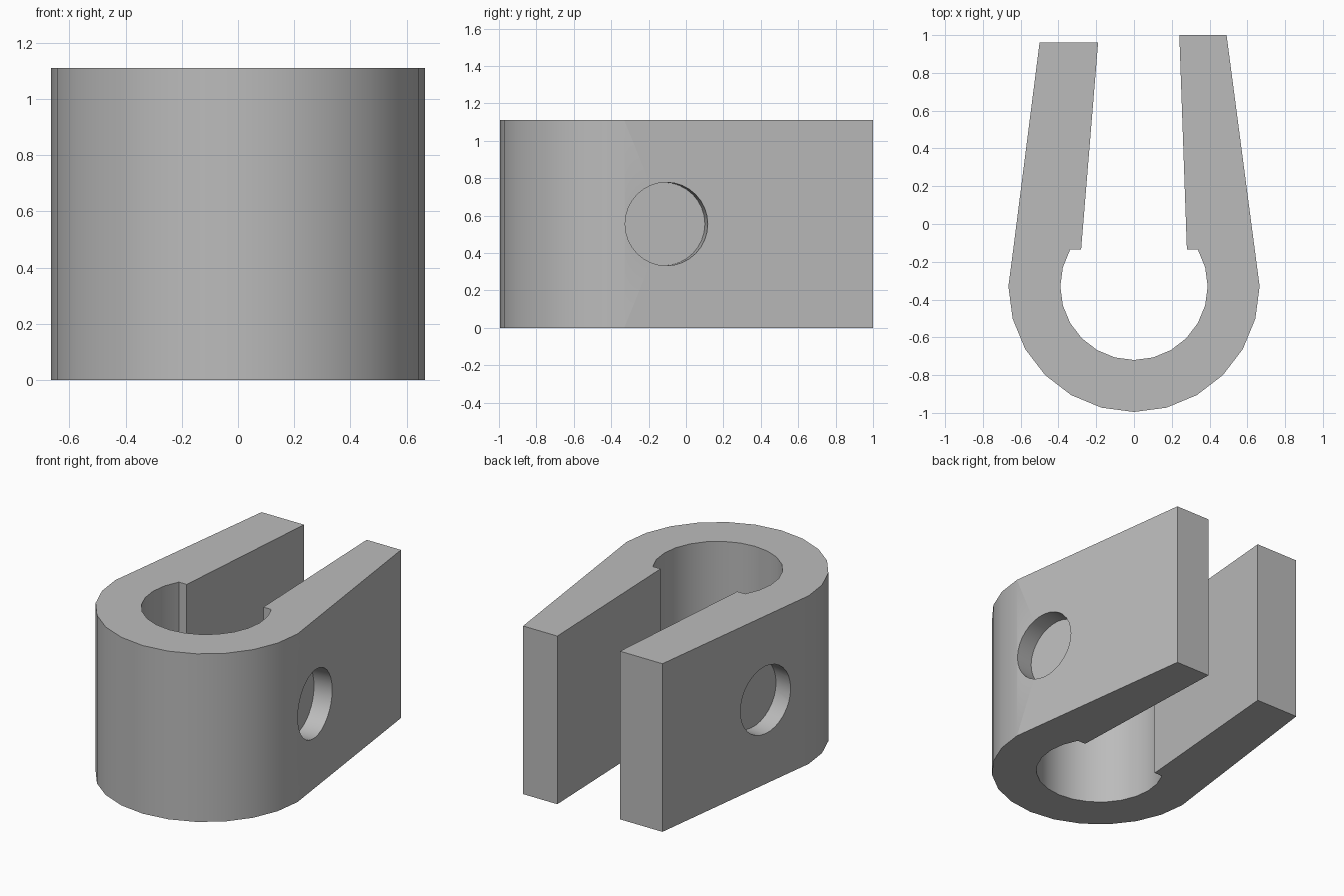
import bpy
import bmesh
from math import cos, sin, pi, radians
from mathutils import Vector

HEIGHT = 1.11
CENTRE_Y = -0.33
OUTER_R, INNER_R = 0.665, 0.39
STEP = 15

cube = bpy.data.objects.get("Cube")
if cube:
    bpy.data.objects.remove(cube, do_unlink=True)

grey = bpy.data.materials.new("plain grey")
grey.use_nodes = True
colour = (0.5, 0.5, 0.5, 1)
grey.diffuse_color = colour
grey.node_tree.nodes["Principled BSDF"].inputs["Base Color"].default_value = colour


def arc(radius, start, end):
    """Points round the socket, in steps of one facet."""
    sign = 1 if end > start else -1
    return [(radius * cos(radians(a)), CENTRE_Y + radius * sin(radians(a)))
            for a in range(start, end + sign, sign * STEP)]


def make_object(name, bm):
    bmesh.ops.recalc_face_normals(bm, faces=bm.faces)
    mesh = bpy.data.meshes.new(name)
    bm.to_mesh(mesh)
    bm.free()
    mesh.materials.append(grey)
    obj = bpy.data.objects.new(name, mesh)
    bpy.context.collection.objects.link(obj)
    return obj


# Clip outline: rounded outside, left arm and right arm with unequal tips, round socket
outline = arc(OUTER_R, 0, -195)
outline += [(-0.5, 0.96), (-0.19, 0.96), (-0.28, -0.135)]
outline += arc(INNER_R, -210, 30)
outline += [(0.28, -0.135), (0.24, 1.0), (0.49, 1.0)]
bm = bmesh.new()
base = bm.faces.new([bm.verts.new((x, y, 0)) for x, y in outline])
extruded = bmesh.ops.extrude_face_region(bm, geom=[base], use_keep_orig=True)
top = [v for v in extruded["geom"] if isinstance(v, bmesh.types.BMVert)]
bmesh.ops.translate(bm, verts=top, vec=(0, 0, HEIGHT))
clip = make_object("clip_body", bm)


# Blind round recess sunk square to the sloping outside of each arm
def cut_recess(centre, normal, radius=0.223, depth=0.12):
    normal = Vector(normal).normalized()
    bm = bmesh.new()
    bmesh.ops.create_cone(bm, cap_ends=True, segments=32, radius1=radius,
                          radius2=radius, depth=2 * depth)
    cutter = make_object("recess_cutter", bm)
    cutter.rotation_euler = normal.to_track_quat("Z", "Y").to_euler()
    cutter.location = centre
    cutter.hide_render = True
    cut = clip.modifiers.new("recess", "BOOLEAN")
    cut.operation = "DIFFERENCE"
    cut.solver = "EXACT"
    cut.object = cutter
    bpy.ops.object.modifier_apply(modifier=cut.name)
    bpy.data.objects.remove(cutter, do_unlink=True)


bpy.ops.object.select_all(action="DESELECT")
clip.select_set(True)
bpy.context.view_layer.objects.active = clip
cut_recess((0.632, -0.105, HEIGHT / 2), (1, 0.128, 0))
cut_recess((-0.618, 0.05, HEIGHT / 2), (-1, 0.128, 0))

# Smooth curved walls, keep the large plane faces flat
bpy.ops.object.shade_smooth_by_angle(angle=radians(25))
for face in clip.data.polygons:
    if face.area > 0.3:
        face.use_smooth = False
